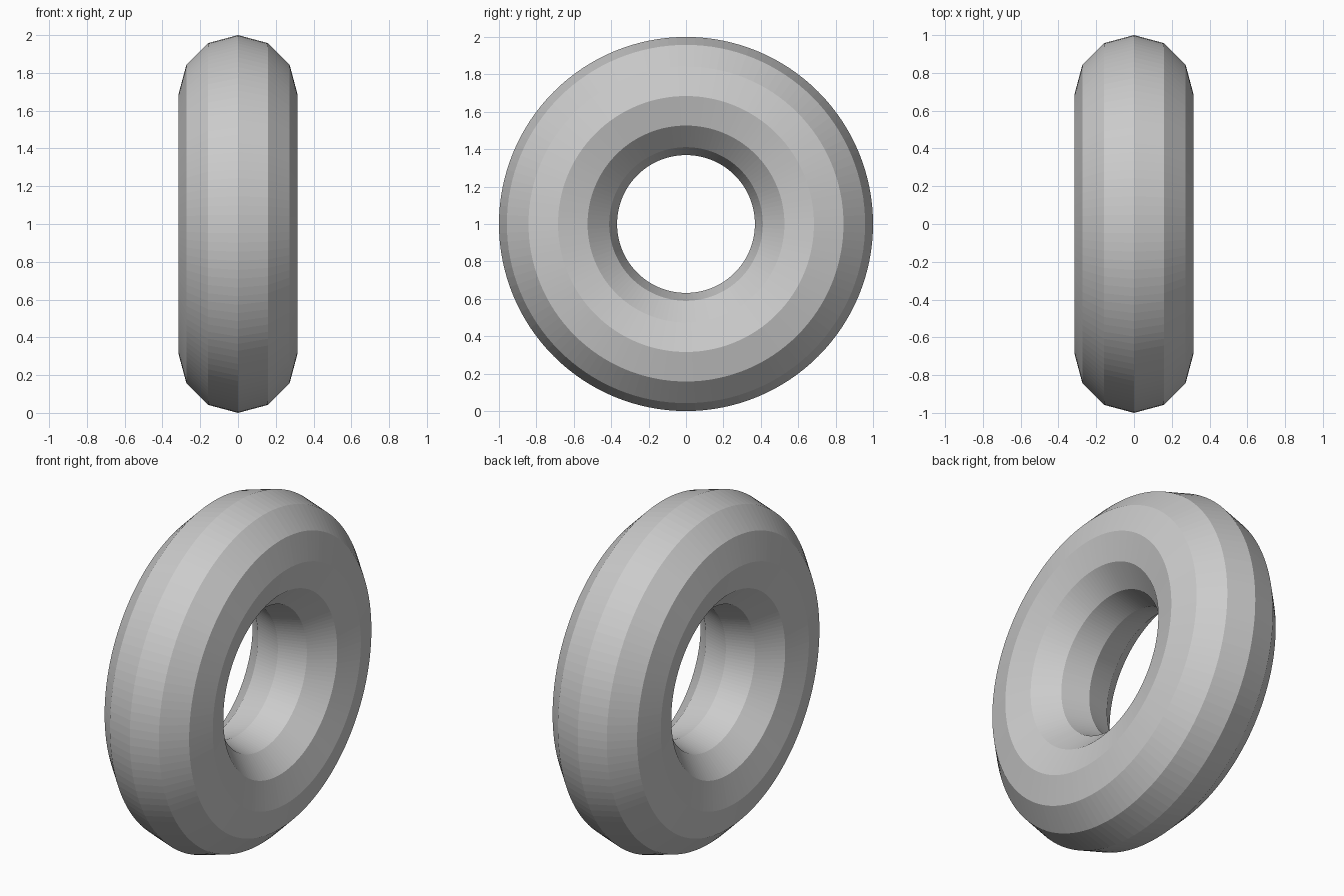
import bpy
import math

cube = bpy.data.objects.get("Cube")
if cube:
    bpy.data.objects.remove(cube, do_unlink=True)

# Plain grey surface
grey = bpy.data.materials.new("plain_grey")
grey.use_nodes = True
colour = (0.6, 0.6, 0.6, 1.0)
grey.diffuse_color = colour
grey.node_tree.nodes["Principled BSDF"].inputs["Base Color"].default_value = colour

# Upright ring: finely divided around, twelve flat bands across the tube
tube = 6 / 19
bpy.ops.mesh.primitive_torus_add(
    major_radius=1 - tube,
    minor_radius=tube,
    major_segments=128,
    minor_segments=12,
    location=(0, 0, 1),
    rotation=(0, math.pi / 2, 0),
)
ring = bpy.context.object
ring.name = "ring"
ring.data.materials.append(grey)
bpy.ops.object.transform_apply(location=False, rotation=True, scale=False)
bpy.ops.object.shade_flat()
